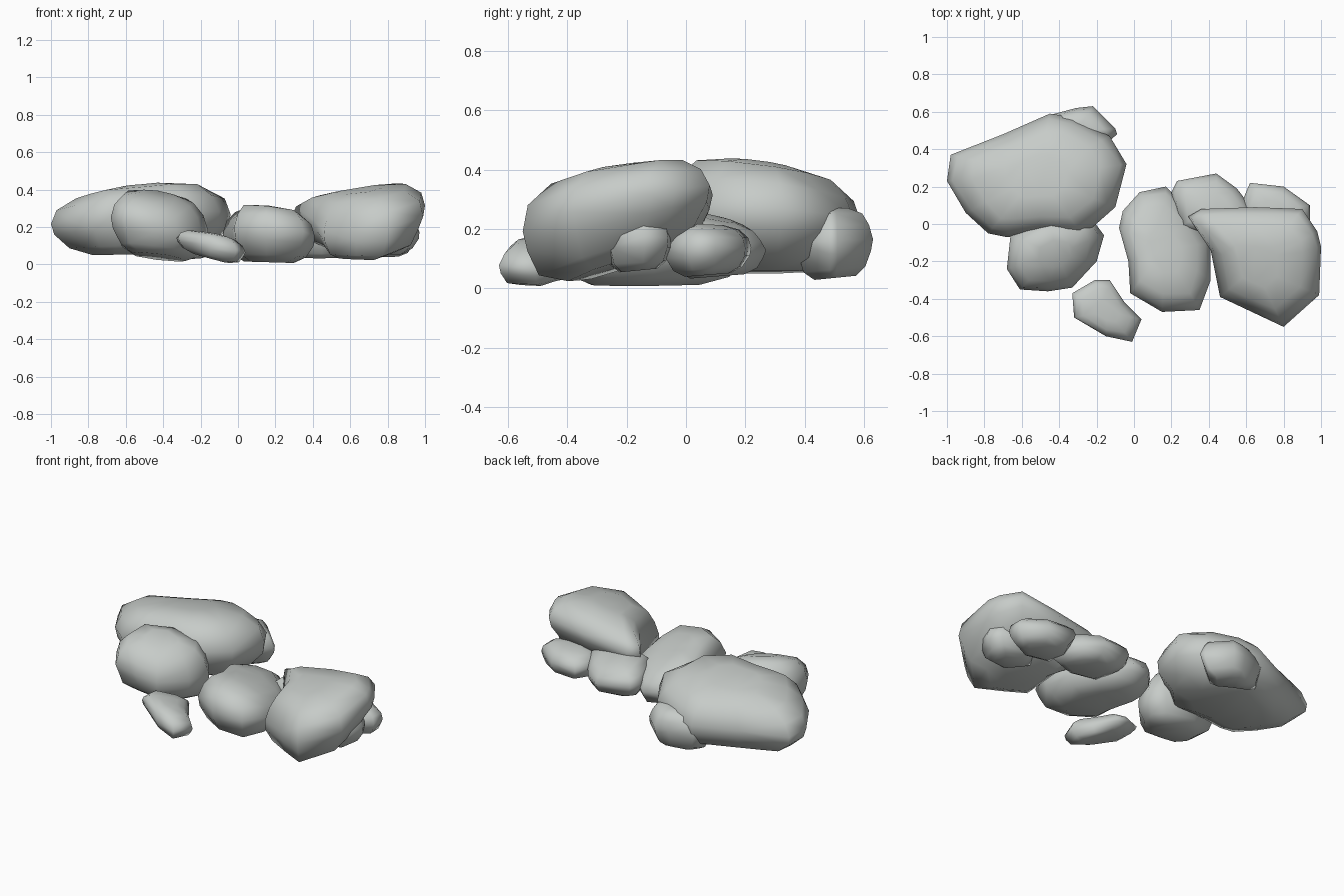
import bpy
import bmesh
import random
from mathutils import Vector

random.seed(4)
if "Cube" in bpy.data.objects:
    bpy.data.objects.remove(bpy.data.objects["Cube"], do_unlink=True)

# One pale grey stone material
stone = bpy.data.materials.new("pale_grey_stone")
stone.use_nodes = True
colour = (0.57, 0.6, 0.58, 1)
stone.diffuse_color = colour
stone.node_tree.nodes["Principled BSDF"].inputs["Base Color"].default_value = colour

# Cross-section of every boulder: outline scale, height between base and top
RINGS = [(0.55, 0), (0.83, 0.12), (0.97, 0.35), (1, 0.53), (0.93, 0.75), (0.73, 0.92), (0.36, 1)]


def rock(name, outline, base, top):
    """Boulder from a plan outline; base and top are (height, x slope, y slope)."""
    points = [Vector(p) for p in outline]
    low = Vector((min(p.x for p in points), min(p.y for p in points)))
    high = Vector((max(p.x for p in points), max(p.y for p in points)))
    centre = (low + high) / 2

    def plane(values, offset):
        return values[0] + values[1] * offset.x + values[2] * offset.y

    bm = bmesh.new()
    rings = []
    for scale, level in RINGS:
        ring = []
        for p in points:
            wobble = 1 if scale == 1 else random.uniform(0.95, 1.02)
            offset = (p - centre) * scale * wobble
            lower, upper = plane(base, offset), plane(top, offset)
            z = lower + (upper - lower) * level
            ring.append(bm.verts.new((centre.x + offset.x, centre.y + offset.y, max(z, 0))))
        rings.append(ring)
    count = len(points)
    for a, b in zip(rings, rings[1:]):
        for i in range(count):
            j = (i + 1) % count
            bm.faces.new((a[i], a[j], b[j], b[i]))
    bm.faces.new(rings[0][::-1])
    bm.faces.new(rings[-1])
    bmesh.ops.recalc_face_normals(bm, faces=bm.faces)
    bmesh.ops.triangulate(bm, faces=bm.faces)
    for face in bm.faces:
        face.smooth = True
    mesh = bpy.data.meshes.new(name)
    bm.to_mesh(mesh)
    bm.free()
    mesh.materials.append(stone)
    obj = bpy.data.objects.new(name, mesh)
    bpy.context.collection.objects.link(obj)
    return obj


# Right-hand cluster
rock("large_right_boulder",
     [(-1, .23), (-.9, .06), (-.78, -.05), (-.68, -.07), (-.5, -.05), (-.27, -.06), (-.1, .09),
      (-.04, .32), (-.13, .47), (-.32, .57), (-.45, .59), (-.7, .48), (-.98, .37)],
     (.055, .02, 0), (.412, .1, -.15))
rock("back_right_boulder",
     [(-.52, .5), (-.38, .45), (-.22, .37), (-.09, .48), (-.1, .51), (-.22, .63), (-.31, .62),
      (-.46, .58)],
     (.035, 0, .1), (.27, 0, 0))
rock("front_right_boulder",
     [(-.68, -.24), (-.61, -.35), (-.46, -.36), (-.33, -.34), (-.2, -.2), (-.16, -.06),
      (-.22, .02), (-.45, .04), (-.66, -.06)],
     (.04, -.1, -.15), (.375, -.2, .25))
rock("small_front_stone",
     [(-.33, -.37), (-.32, -.5), (-.15, -.6), (-.01, -.63), (.04, -.51), (-.05, -.42),
      (-.13, -.3), (-.21, -.3)],
     (.035, -.25, .06), (.165, -.2, -.1))

# Middle and left-hand cluster
rock("middle_boulder",
     [(-.08, -.02), (-.03, -.2), (-.02, -.37), (.15, -.47), (.35, -.46), (.41, -.3), (.41, -.1),
      (.3, .07), (.17, .2), (.03, .17), (-.06, .07)],
     (.012, -.03, 0), (.29, -.16, -.2))
rock("large_left_boulder",
     [(.29, .04), (.41, -.14), (.46, -.39), (.63, -.47), (.8, -.55), (.99, -.38), (1, -.12),
      (.98, -.04), (.9, .08), (.65, .09), (.36, .08)],
     (.07, .1, .32), (.395, .17, .14))
rock("back_middle_stone",
     [(.2, .17), (.24, -.02), (.45, -.06), (.68, .02), (.55, .19), (.44, .27), (.23, .23)],
     (.04, 0, .08), (.235, -.1, -.25))
rock("back_left_stone",
     [(.57, .1), (.6, -.03), (.78, -.07), (.94, .01), (.94, .1), (.8, .2), (.62, .22)],
     (.045, 0, .08), (.215, 0, -.05))
rock("outer_left_stone",
     [(.62, -.15), (.76, -.28), (.93, -.26), (.97, -.14), (.93, -.06), (.7, -.04)],
     (.06, 0, .1), (.28, 0, -.2))
